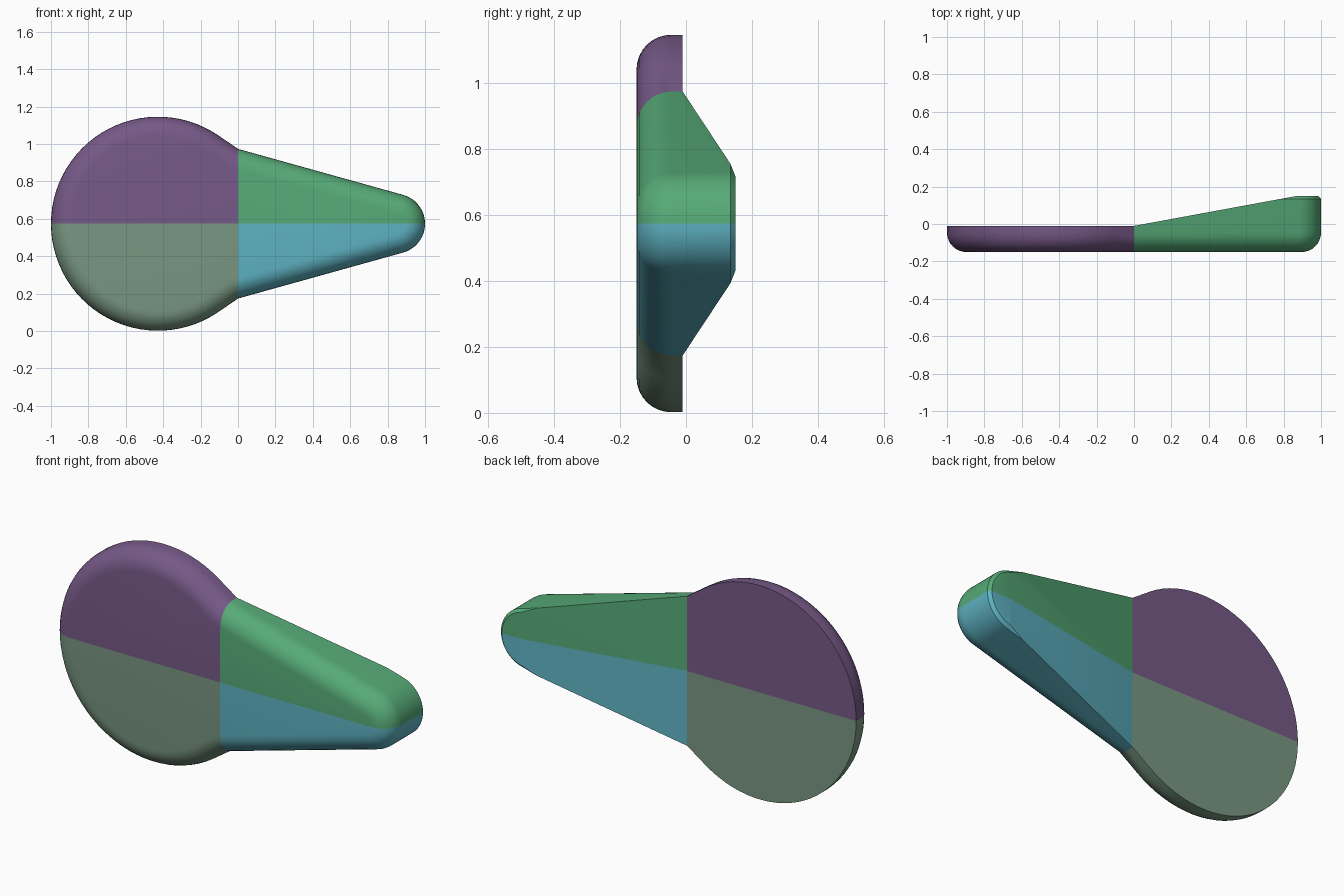
import bpy, bmesh
from math import sin, cos, acos, atan2, hypot, pi, radians
from mathutils import Vector

if "Cube" in bpy.data.objects:
    bpy.data.objects.remove(bpy.data.objects["Cube"], do_unlink=True)

MID = 0.574                    # height of the centre line
DISC_X, DISC_R = -0.428, 0.572
TIP_X, TIP_R = 0.84, 0.16
NECK = 0.40                    # half height where head meets arm
FRONT, BACK, HEAD_BACK = -0.15, 0.15, -0.01
ROUND = 0.105                  # front edge rounding


def material(name, rgb):
    linear = [((c / 255 + 0.055) / 1.055) ** 2.4 for c in rgb] + [1]
    mat = bpy.data.materials.new(name)
    mat.use_nodes = True
    mat.diffuse_color = linear
    mat.node_tree.nodes["Principled BSDF"].inputs["Base Color"].default_value = linear
    return mat


def tangent_angle(cx, r, side):
    """Angle where the line from the neck point touches a circle."""
    dx = -cx
    return atan2(NECK, dx) + side * acos(r / hypot(dx, NECK))


def outline(inset):
    """Closed teardrop outline, moved inwards by inset."""
    a = tangent_angle(DISC_X, DISC_R, 1)
    b = tangent_angle(TIP_X, TIP_R, -1)
    arc = lambda cx, r, t0, t1, n: [
        (cx + r * cos(t0 + (t1 - t0) * i / n), r * sin(t0 + (t1 - t0) * i / n))
        for i in range(n + 1)]
    miter = inset / cos((b - a) / 2)
    neck = (-miter * cos((a + b) / 2), NECK - miter * sin((a + b) / 2))
    upper = (arc(DISC_X, DISC_R - inset, pi, a, 28) + [neck]
             + arc(TIP_X, TIP_R - inset, b, 0, 12))
    return upper + [(x, -z) for x, z in reversed(upper[1:-1])]


def body():
    """Full rounded solid, before it is cut into quarters."""
    bm = bmesh.new()
    profile = [(0.015, BACK), (0, BACK - 0.015)]
    for i in range(9):
        t = radians(90) * i / 8
        profile.append((ROUND * (1 - cos(t)), FRONT + ROUND * (1 - sin(t))))
    rings = [[bm.verts.new((x, y, MID + z)) for x, z in outline(d)] for d, y in profile]
    for r0, r1 in zip(rings, rings[1:]):
        for i in range(len(r0)):
            j = (i + 1) % len(r0)
            bm.faces.new((r0[i], r0[j], r1[j], r1[i]))
    bm.faces.new(rings[0])
    bm.faces.new(rings[-1])
    bmesh.ops.recalc_face_normals(bm, faces=bm.faces)
    return bm


def cut(bm, point, normal):
    """Remove everything beyond a plane and close the opening."""
    bmesh.ops.bisect_plane(bm, geom=bm.verts[:] + bm.edges[:] + bm.faces[:], dist=1e-5,
                           plane_co=point, plane_no=Vector(normal).normalized(),
                           clear_outer=True)
    bmesh.ops.holes_fill(bm, edges=[e for e in bm.edges if e.is_boundary], sides=0)


def quarter(name, mat, sx, sz):
    bm = body()
    cut(bm, (0, 0, MID), (0, 0, -sz))
    cut(bm, (0, 0, MID), (-sx, 0, 0))
    # flat back for the head, sloping back for the arm
    slope = (-0.16, 0.87, 0) if sx > 0 else (0, 1, 0)
    cut(bm, (0, HEAD_BACK, MID), slope)
    bmesh.ops.recalc_face_normals(bm, faces=bm.faces)
    mesh = bpy.data.meshes.new(name)
    bm.to_mesh(mesh)
    bm.free()
    mesh.materials.append(mat)
    obj = bpy.data.objects.new(name, mesh)
    bpy.context.collection.objects.link(obj)
    bpy.ops.object.select_all(action='DESELECT')
    obj.select_set(True)
    bpy.context.view_layer.objects.active = obj
    bpy.ops.object.shade_smooth_by_angle(angle=radians(30))


# Four coloured quarters
quarter("head_upper", material("purple", (118, 89, 135)), -1, 1)
quarter("head_lower", material("sage", (121, 151, 130)), -1, -1)
quarter("arm_upper", material("green", (86, 170, 119)), 1, 1)
quarter("arm_lower", material("light_blue", (95, 180, 196)), 1, -1)
